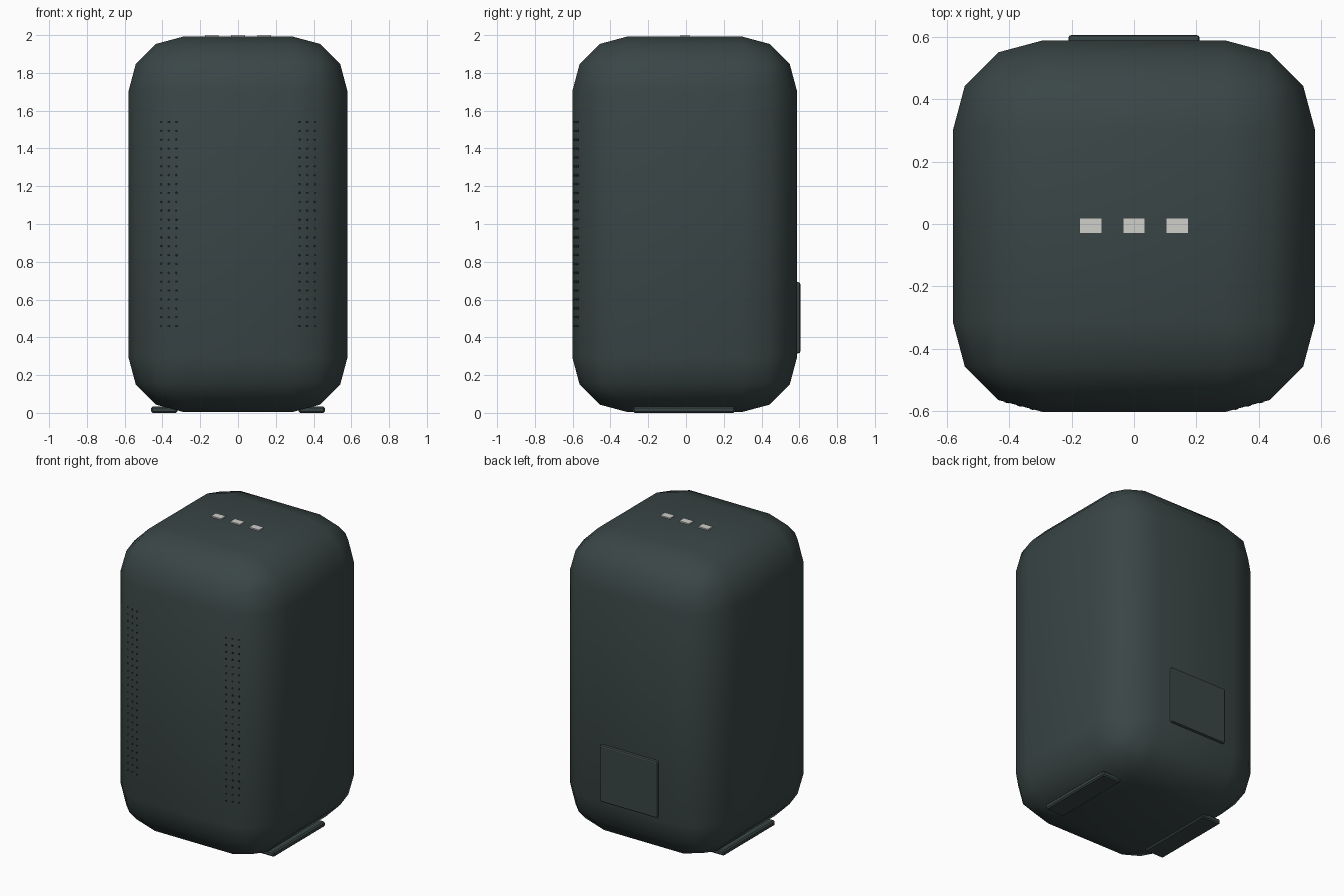
import bpy, bmesh, math
from mathutils import Matrix, Vector

if "Cube" in bpy.data.objects:
    bpy.data.objects.remove(bpy.data.objects["Cube"])


def material(name, rgb):
    m = bpy.data.materials.new(name)
    m.diffuse_color = (*rgb, 1)
    m.use_nodes = True
    m.node_tree.nodes["Principled BSDF"].inputs["Base Color"].default_value = m.diffuse_color
    return m


SHELL = material("dark slate", (0.042, 0.060, 0.060))
HOLE = material("hole black", (0.010, 0.014, 0.014))
LIGHT = material("indicator grey", (0.62, 0.62, 0.60))


def finish(bm, name, mat):
    mesh = bpy.data.meshes.new(name)
    bm.to_mesh(mesh)
    bm.free()
    mesh.materials.append(mat)
    ob = bpy.data.objects.new(name, mesh)
    bpy.context.collection.objects.link(ob)
    return ob


def box(name, lo, hi, mat, bevel=0.0, segments=1):
    """Box between two corners with all edges bevelled."""
    lo, hi = Vector(lo), Vector(hi)
    bm = bmesh.new()
    bmesh.ops.create_cube(bm, size=1, matrix=Matrix.Translation((lo + hi) / 2)
                          @ Matrix.Diagonal((*(hi - lo), 1)))
    if bevel:
        bmesh.ops.bevel(bm, geom=bm.edges[:], offset=bevel, segments=segments,
                        profile=0.5, affect='EDGES', clamp_overlap=True)
    return finish(bm, name, mat)


# Rounded housing
RADIUS, HALF_X, FRONT, BACK = 0.29, 0.58, -0.602, 0.588
body = box("housing", (-HALF_X, FRONT, 0.005), (HALF_X, BACK, 1.992), SHELL, RADIUS, 3)
for p in body.data.polygons:
    p.use_smooth = True

# Two base feet
for side, label in ((-1, "left"), (1, "right")):
    x0, x1 = sorted((side * 0.32, side * 0.46))
    box(label + "_foot", (x0, -0.28, 0.0), (x1, 0.26, 0.034), SHELL, 0.008)

# Rear connector cover
box("rear_cover", (-0.21, 0.565, 0.315), (0.21, 0.605, 0.692), SHELL, 0.010, 2)

# Indicator lights on top
for i in (-1, 0, 1):
    x = i * 0.139
    box("indicator_light", (x - 0.036, -0.03, 1.985), (x + 0.036, 0.019, 2.0), LIGHT)

# Speaker perforations: small discs lying on the front bevel facets
a = math.radians(15)
bm = bmesh.new()
for side in (-1, 1):
    for col in range(3):
        off = 0.327 + 0.040 * col
        y = FRONT + (off - (HALF_X - RADIUS)) * math.tan(a)
        for row in range(24):
            z = 0.46 + row * 1.08 / 23
            bmesh.ops.create_cone(
                bm, cap_ends=True, segments=8, radius1=0.0065, radius2=0.0065, depth=0.004,
                matrix=Matrix.Translation((side * off, y, z))
                @ Matrix.Rotation(side * a, 4, 'Z') @ Matrix.Rotation(math.pi / 2, 4, 'X'))
finish(bm, "speaker_holes", HOLE)
